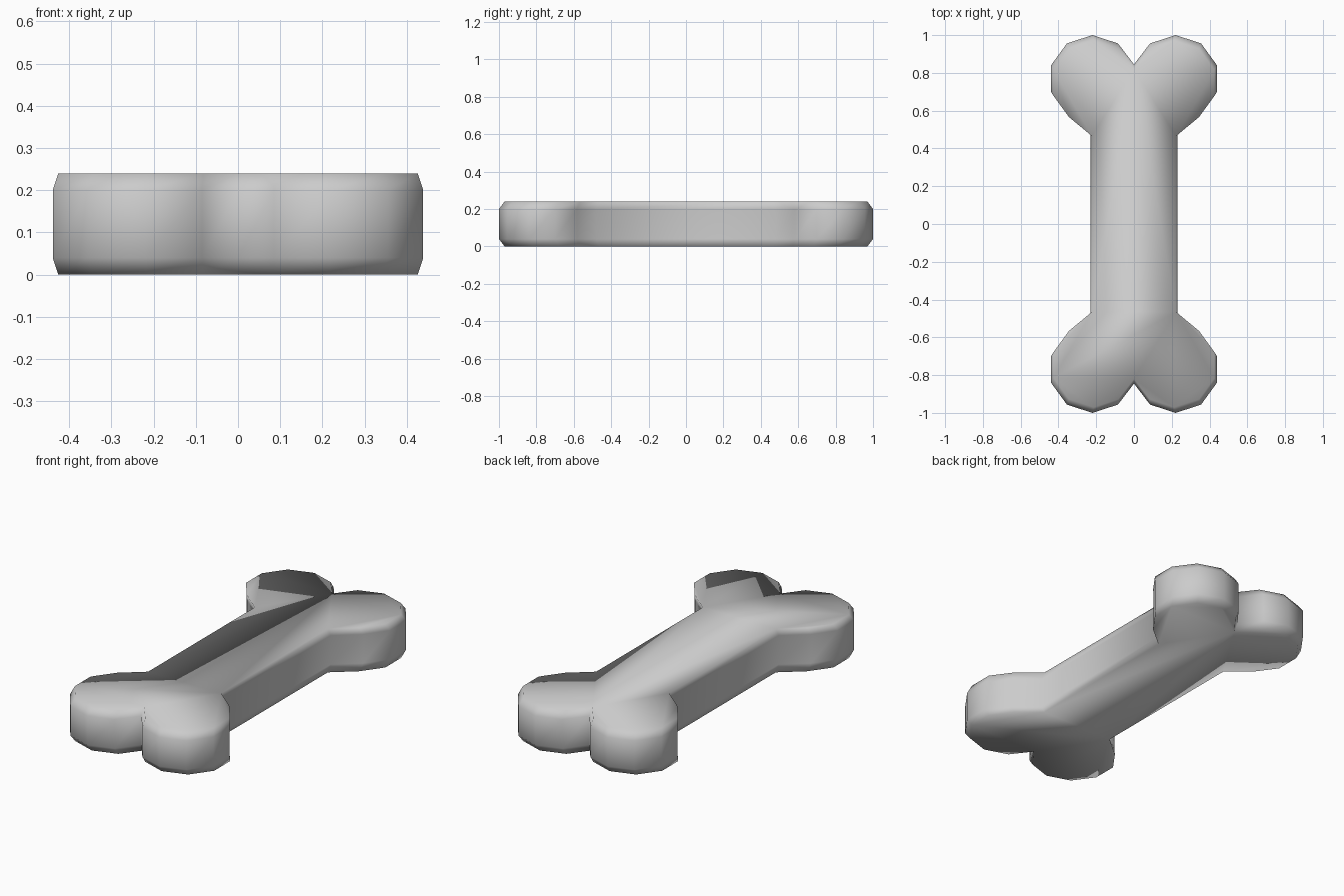
import bpy, bmesh, math

if "Cube" in bpy.data.objects:
    bpy.data.objects.remove(bpy.data.objects["Cube"])

# Quarter outline: half of one ten-sided knob, from end notch round to the shaft
R, CX, CY = 0.23, 0.22, 0.77
quarter = [(CX + R * math.cos(math.radians(a)), CY + R * math.sin(math.radians(a)))
           for a in (54, 18, -18, -54)]
quarter = [(CX - 0.135, 0.956), (CX, 1.0)] + quarter + [(0.23, 0.48)]

# Mirror into the full clockwise outline with a notch at each end
right = quarter + [(x, -y) for x, y in reversed(quarter)]
left = [(-x, -y) for x, y in right]
outline = [(0, 0.845)] + right + [(0, -0.845)] + left
outline.reverse()

# Stack four rings: slightly smaller faces above and below a straight wall
bm = bmesh.new()
rings = [[bm.verts.new((x * s, y * s, z)) for x, y in outline]
         for s, z in ((0.97, 0), (1, 0.04), (1, 0.2), (0.97, 0.24))]
n = len(outline)
for lower, upper in zip(rings, rings[1:]):
    for i in range(n):
        j = (i + 1) % n
        bm.faces.new((lower[i], lower[j], upper[j], upper[i]))
bm.faces.new(reversed(rings[0]))
bm.faces.new(rings[-1])
for f in bm.faces:
    f.smooth = True

mesh = bpy.data.meshes.new("bone")
bm.to_mesh(mesh)
bm.free()
bone = bpy.data.objects.new("bone", mesh)
bpy.context.collection.objects.link(bone)
